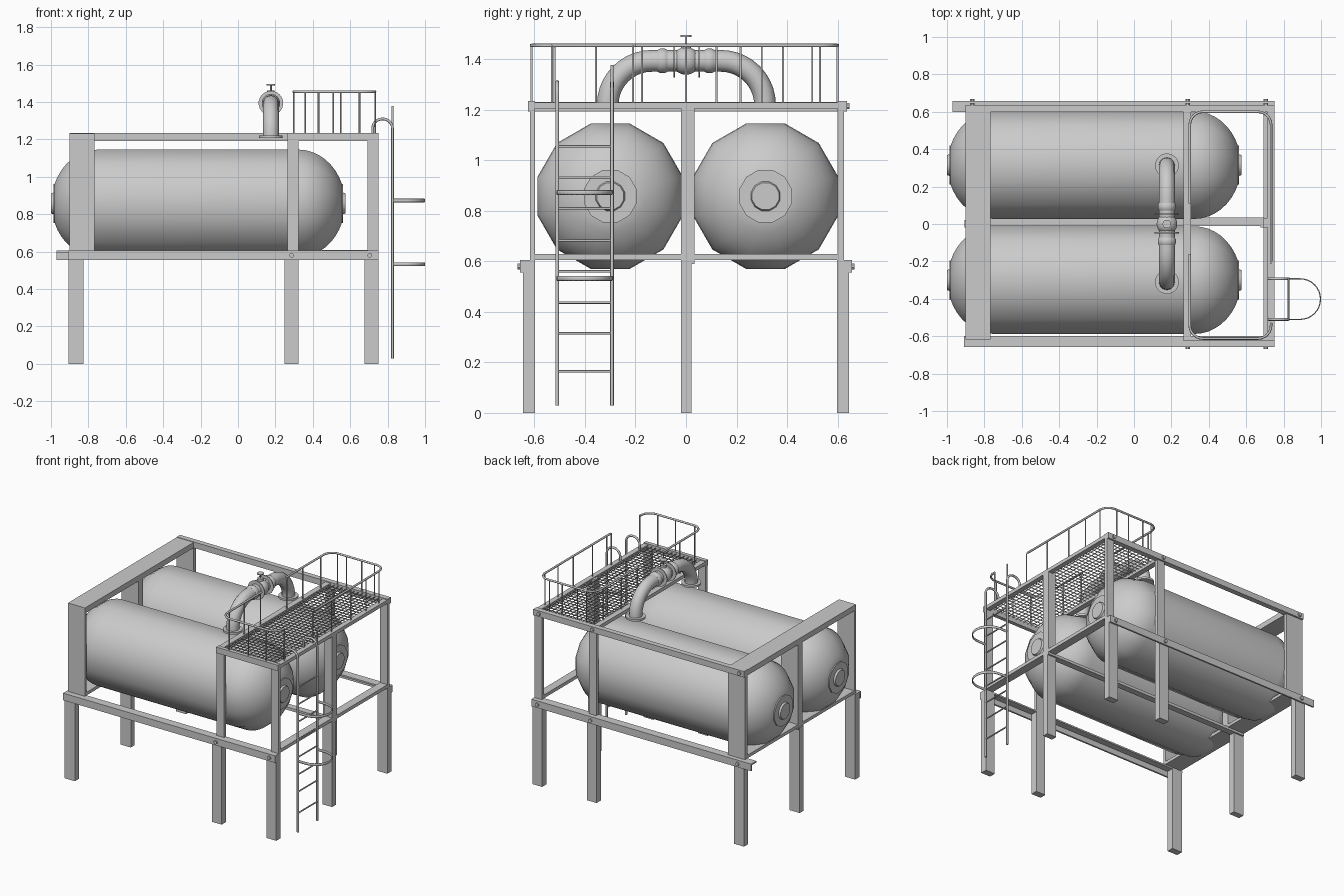
import bpy, bmesh, math
from math import sin, cos, pi, radians
from mathutils import Vector

if "Cube" in bpy.data.objects:
    bpy.data.objects.remove(bpy.data.objects["Cube"])


def finish(name, bm, smooth=None):
    me = bpy.data.meshes.new(name)
    bmesh.ops.recalc_face_normals(bm, faces=bm.faces)
    bm.to_mesh(me)
    bm.free()
    ob = bpy.data.objects.new(name, me)
    bpy.context.collection.objects.link(ob)
    if smooth:
        me.shade_smooth()
        me.set_sharp_from_angle(angle=radians(smooth))
    return ob


def box(name, x, y, z):
    bm = bmesh.new()
    bmesh.ops.create_cube(bm, size=1)
    for v in bm.verts:
        for i, (a, b) in enumerate((x, y, z)):
            v.co[i] = a if v.co[i] < 0 else b
    return finish(name, bm)


def lathe(name, profile, origin, axis, segs=16):
    """Revolve (distance along axis, radius) points, capped at both ends."""
    bm = bmesh.new()
    q = Vector(axis).to_track_quat('Z', 'Y')
    rings = []
    for h, r in profile:
        angs = [2 * pi * (i + 0.5) / segs for i in range(segs)]
        rings.append([bm.verts.new(Vector(origin) + q @ Vector((r * cos(a), r * sin(a), h))) for a in angs])
    for a, b in zip(rings, rings[1:]):
        for i in range(segs):
            j = (i + 1) % segs
            bm.faces.new((a[i], a[j], b[j], b[i]))
    bm.faces.new(rings[0])
    bm.faces.new(rings[-1])
    return finish(name, bm, 40)


def disc(name, origin, axis, r, t, segs=16):
    return lathe(name, [(-t / 2, r), (t / 2, r)], origin, axis, segs)


def tube(name, pts, r, res=2):
    cu = bpy.data.curves.new(name, 'CURVE')
    cu.dimensions = '3D'
    cu.bevel_depth, cu.bevel_resolution, cu.use_fill_caps = r, res, True
    sp = cu.splines.new('POLY')
    sp.points.add(len(pts) - 1)
    for p, co in zip(sp.points, pts):
        p.co = (*co, 1)
    ob = bpy.data.objects.new(name, cu)
    bpy.context.collection.objects.link(ob)
    return ob


def rounded(pts, r, n=6):
    """Round the inner corners of a polyline."""
    pts = [Vector(p) for p in pts]
    out = [pts[0]]
    for a, b, c in zip(pts, pts[1:], pts[2:]):
        u, v = (a - b).normalized(), (c - b).normalized()
        for i in range(n + 1):
            t = pi / 2 * i / n
            out.append(b + u * r * (1 - sin(t)) + v * r * (1 - cos(t)))
    return out + [pts[-1]]


# Two horizontal pressure tanks with domed ends and manholes
ZC, XC = 0.858, -0.2125
dome = [(0.535 + 0.25 * sin(t), 0.298 * cos(t)) for t in [radians(70) * i / 8 for i in range(9)]]
profile = [(-h, r) for h, r in reversed(dome)] + dome
for side, y in (("front", -0.30), ("back", 0.315)):
    lathe(side + "_tank", profile, (XC, y, ZC), (1, 0, 0), 12)
    for end, s in (("left", -1), ("right", 1)):
        lathe(f"{side}_tank_{end}_manhole",
              [(0.745, 0.108), (0.775, 0.108), (0.775, 0.06), (0.7875, 0.055)],
              (XC, y, ZC), (s, 0, 0), 12)

# Legs
LEFT, MID, RIGHT = (-0.906, -0.826), (0.249, 0.324), (0.676, 0.751)
FRONT, CENTRE, BACK = (-0.645, -0.598), (-0.02, 0.022), (0.598, 0.645)
for n, x in (("left", LEFT), ("mid", MID), ("right", RIGHT)):
    for m, y in (("front", FRONT), ("centre", CENTRE), ("back", BACK)):
        if (n, m) != ("mid", "centre"):
            box(f"{n}_{m}_leg", x, y, (0, 0.606))

# Upper posts
for n, x in (("left", (-0.90, -0.767)), ("mid", (0.265, 0.324)), ("right", (0.692, 0.751))):
    for m, y in (("front", (-0.617, -0.598)), ("centre", (-0.02, 0.033)), ("back", (0.60, 0.625))):
        if (n, m) != ("mid", "centre"):
            box(f"{n}_{m}_post", x, y, (0.6, 1.225))

# Lower frame: angle irons along the sides, cross members at the ends
for m, s, x0 in (("front", -1, -0.91), ("back", 1, -0.97)):
    box(m + "_lower_beam_web", (x0, 0.751), sorted((s * 0.645, s * 0.657)), (0.556, 0.605))
    box(m + "_lower_beam_flange", (x0, 0.751), sorted((s * 0.598, s * 0.657)), (0.595, 0.606))
box("centre_lower_beam", (-0.9, 0.751), (-0.012, 0.034), (0.59, 0.61))
box("left_lower_cross", (-0.9, -0.767), (-0.617, 0.625), (0.606, 0.628))
box("right_lower_cross", (0.692, 0.751), (-0.617, 0.625), (0.606, 0.63))

# Upper frame
box("back_upper_beam", (-0.9, 0.751), (0.60, 0.637), (1.193, 1.235))
box("front_upper_beam", (0.265, 0.751), (-0.625, -0.598), (1.193, 1.235))
box("left_upper_cross", (-0.9, -0.767), (-0.617, 0.625), (1.193, 1.232))
for n, x in (("mid", (0.265, 0.305)), ("right", (0.715, 0.751))):
    box(n + "_upper_cross", x, (-0.617, 0.625), (1.205, 1.23))

# Bolts on the side beams
for x in (0.287, 0.705):
    for y, z in ((-0.66, 0.58), (0.66, 0.58), (0.641, 1.215)):
        disc("beam_bolt", (x, y, z), (0, 1, 0), 0.013, 0.014, 8)
for y, z in ((0.66, 0.58), (0.641, 1.215)):
    disc("beam_bolt", (-0.865, y, z), (0, 1, 0), 0.013, 0.014, 8)

# Perforated walkway
NX, NY = 13, 38
bm = bmesh.new()
grid = [[bm.verts.new((0.305 + 0.41 * i / NX, -0.6 + 1.2 * j / NY, 1.223)) for j in range(NY + 1)]
        for i in range(NX + 1)]
cells = [bm.faces.new((grid[i][j], grid[i + 1][j], grid[i + 1][j + 1], grid[i][j + 1]))
         for i in range(NX) for j in range(NY)]
bmesh.ops.inset_individual(bm, faces=cells, thickness=0.006)
bmesh.ops.delete(bm, geom=cells, context='FACES')
walkway = finish("walkway_grating", bm)
mod = walkway.modifiers.new("thickness", 'SOLIDIFY')
mod.thickness, mod.offset = 0.008, 0

# Guard rails and their uprights
ZR = 1.455
tube("back_guard_rail", rounded([(0.298, 0.11, ZR), (0.298, 0.60, ZR), (0.733, 0.60, ZR), (0.733, -0.2, ZR)], 0.07), 0.007)
tube("front_guard_rail", rounded([(0.298, -0.16, ZR), (0.298, -0.612, ZR), (0.733, -0.612, ZR), (0.733, -0.53, ZR)], 0.07), 0.007)
uprights = [(0.298, y) for y in (-0.52, -0.357, -0.175, 0.12, 0.3, 0.5)]
uprights += [(0.733, y) for y in (-0.53, -0.21, 0.0, 0.215, 0.385, 0.53)]
uprights += [(x, -0.612) for x in (0.36, 0.51, 0.65)] + [(x, 0.60) for x in (0.36, 0.43, 0.55, 0.65)]
for x, y in uprights:
    tube("rail_upright", [(x, y, 1.225), (x, y, ZR)], 0.0045, 1)

# Crossover pipe with end flanges
XP, ZP = 0.176, 1.394
tube("crossover_pipe", rounded([(XP, -0.31, 1.21), (XP, -0.31, ZP), (XP, 0.313, ZP), (XP, 0.313, 1.21)], 0.175, 10), 0.043, 4)
for y in (-0.31, 0.313):
    disc("pipe_base_flange", (XP, y, 1.214), (0, 0, 1), 0.064, 0.014, 20)
for y in (-0.093, 0.093):
    lathe("pipe_collar", [(-0.02, 0.043), (-0.01, 0.049), (0.01, 0.049), (0.02, 0.043)], (XP, y, ZP), (0, 1, 0), 20)

# Valve with handwheel
lathe("valve_body", [(0.055 * sin(a), 0.054 * cos(a) + 0.002) for a in [radians(-80 + 20 * i) for i in range(9)]],
      (XP, 0, ZP), (0, 1, 0), 20)
for y in (-0.047, 0.053):
    disc("valve_flange", (XP, y, ZP), (0, 1, 0), 0.066, 0.006, 20)
disc("valve_bonnet", (XP, 0, 1.452), (0, 0, 1), 0.02, 0.02)
tube("valve_stem", [(XP, 0, 1.43), (XP, 0, 1.496)], 0.005, 1)
disc("valve_handwheel", (XP, 0, 1.493), (0, 0, 1), 0.023, 0.007)

# Ladder: rails hooking over onto the walkway, and rungs
XL = 0.826
Y0, Y1 = -0.51, -0.293
for side, y in (("near", Y0), ("far", Y1)):
    arch = [(0.773 - 0.053 * cos(pi * i / 10), y, 1.26 + 0.05 * sin(pi * i / 10)) for i in range(11)]
    tube(side + "_ladder_rail", [(0.72, y, 1.225)] + arch + [(XL, y, 0.03)], 0.0075)
tube("ladder_grab_bar", [(XL, Y1, 1.2), (XL, Y1, 1.378)], 0.006)
for z in (0.164, 0.315, 0.437, 0.56, 0.683, 0.81, 0.933, 1.055):
    tube("ladder_rung", [(XL, Y0, z), (XL, Y1, z)], 0.005)

# Safety hoops as flat strips
R, YM = (Y1 - Y0) / 2, (Y0 + Y1) / 2
hoop = [(XL, Y0)] + [(0.997 - R + R * cos(a), YM + R * sin(a)) for a in [-pi / 2 + pi * i / 16 for i in range(17)]] + [(XL, Y1)]
for z in (0.533, 0.873):
    ob = tube("ladder_safety_hoop", [(x, y, 0) for x, y in hoop], 0.003, 0)
    ob.data.dimensions = '2D'
    ob.data.fill_mode = 'NONE'
    ob.data.extrude = 0.007
    ob.location.z = z
